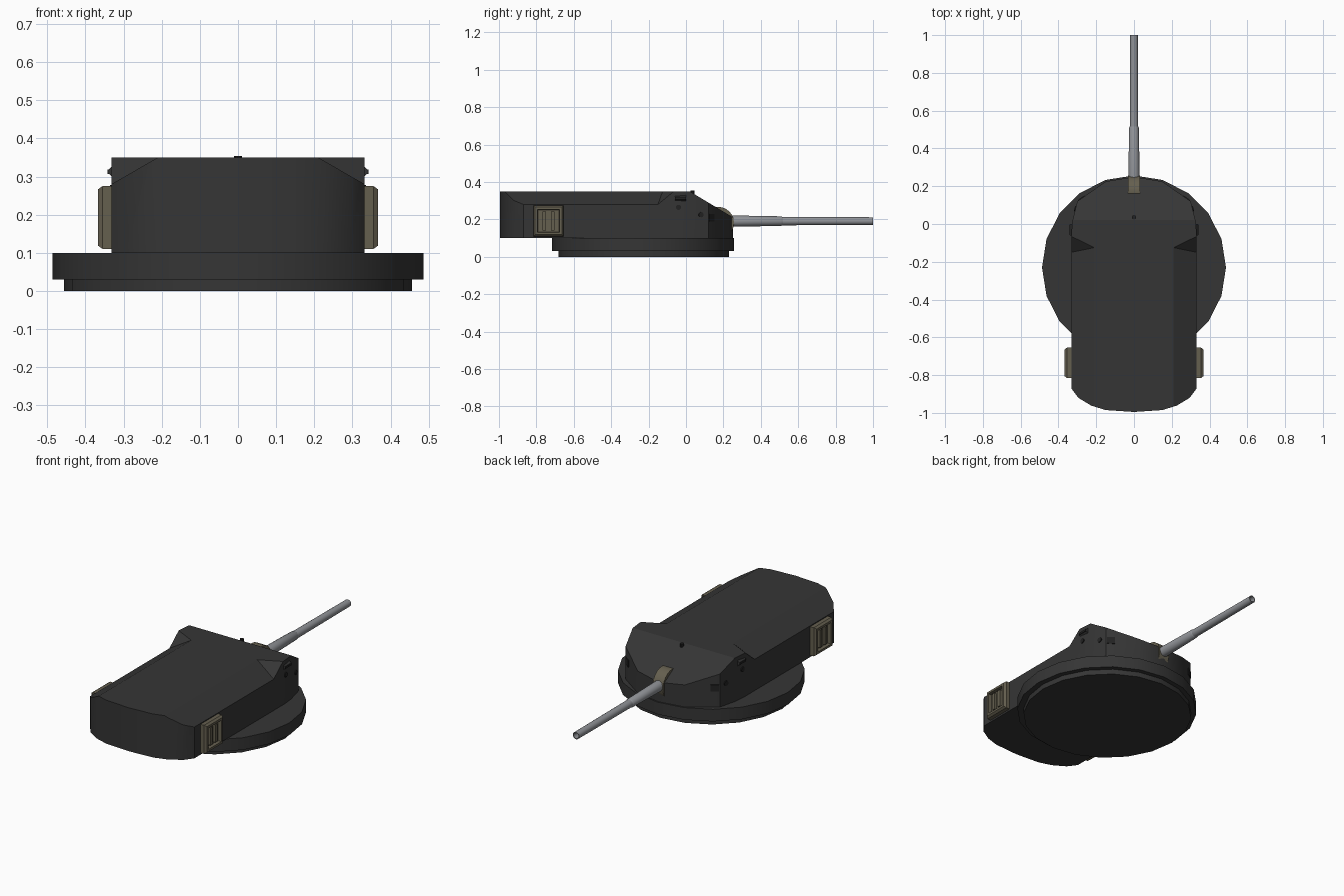
import bpy, bmesh, math
from mathutils import Vector

cube = bpy.data.objects.get("Cube")
if cube:
    bpy.data.objects.remove(cube, do_unlink=True)


def material(name, rgb):
    m = bpy.data.materials.new(name)
    m.use_nodes = True
    m.diffuse_color = (*rgb, 1)
    bsdf = m.node_tree.nodes["Principled BSDF"]
    bsdf.inputs["Base Color"].default_value = (*rgb, 1)
    bsdf.inputs["Roughness"].default_value = 0.8
    return m


ARMOUR = material("dark armour grey", (0.036, 0.036, 0.036))
TAN = material("dull tan", (0.13, 0.115, 0.078))
STEEL = material("barrel steel", (0.28, 0.29, 0.31))
BLACK = material("fitting black", (0.016, 0.016, 0.016))


def finish(name, bm, mat):
    bmesh.ops.recalc_face_normals(bm, faces=bm.faces)
    mesh = bpy.data.meshes.new(name)
    bm.to_mesh(mesh)
    bm.free()
    mesh.materials.append(mat)
    obj = bpy.data.objects.new(name, mesh)
    bpy.context.collection.objects.link(obj)
    bpy.ops.object.select_all(action='DESELECT')
    obj.select_set(True)
    bpy.context.view_layer.objects.active = obj
    bpy.ops.object.shade_smooth_by_angle(angle=math.radians(30))
    return obj


def hull(name, points, mat):
    bm = bmesh.new()
    for p in points:
        bm.verts.new(p)
    bmesh.ops.convex_hull(bm, input=bm.verts)
    return finish(name, bm, mat)


def box(name, lo, hi, mat):
    return hull(name, [(x, y, z) for x in (lo[0], hi[0])
                       for y in (lo[1], hi[1]) for z in (lo[2], hi[2])], mat)


def cylinder(name, centre, axis, radius, length, sides, mat):
    bm = bmesh.new()
    bmesh.ops.create_cone(bm, cap_ends=True, segments=sides, radius1=radius,
                          radius2=radius, depth=length)
    rot = Vector((0, 0, 1)).rotation_difference(Vector(axis)).to_matrix()
    bmesh.ops.rotate(bm, matrix=rot, verts=bm.verts)
    bmesh.ops.translate(bm, vec=centre, verts=bm.verts)
    return finish(name, bm, mat)


# Round base in two steps
cylinder("base_lower_ring", (0, -0.225, 0.02), (0, 0, 1), 0.456, 0.04, 20, ARMOUR)
cylinder("base_upper_ring", (0, -0.23, 0.065), (0, 0, 1), 0.487, 0.07, 20, ARMOUR)

# Turret house: plan outline raised to the roof, front sliced by a sloping plane
half = [(0.15, -0.985), (0.225, -0.962), (0.295, -0.92), (0.332, -0.87),
        (0.332, -0.05), (0.325, 0.02), (0.30, 0.12), (0.15, 0.225)]
plan = [(0, -0.995)] + half + [(0, 0.25)] + [(-x, y) for x, y in reversed(half)]
bm = bmesh.new()
floor = bm.faces.new([bm.verts.new((x, y, 0.1)) for x, y in plan])
walls = bmesh.ops.extrude_face_region(bm, geom=[floor])["geom"]
bmesh.ops.translate(bm, vec=(0, 0, 0.25),
                    verts=[v for v in walls if isinstance(v, bmesh.types.BMVert)])
cut = bmesh.ops.bisect_plane(bm, geom=bm.verts[:] + bm.edges[:] + bm.faces[:],
                             plane_co=(0, 0.02, 0.35), plane_no=(0, 0.6, 1),
                             clear_outer=True)["geom_cut"]
bmesh.ops.contextual_create(bm, geom=[e for e in cut if isinstance(e, bmesh.types.BMEdge)])
house = finish("turret_house", bm, ARMOUR)

# Chamfer both roof edges behind the raised front corners
for side in (-1, 1):
    pts = []
    for x, z in ((0.1983, 0.3567), (0.369, 0.2588), (0.369, 0.3567)):
        end = -0.125 + 0.49 * (x - 0.21) + 1.21 * (z - 0.35)
        pts += [(side * x, -1.2, z), (side * x, end, z)]
    wedge = hull("roof_chamfer_cutter", pts, ARMOUR)
    wedge.hide_render = True
    mod = house.modifiers.new("roof_chamfer", 'BOOLEAN')
    mod.operation, mod.solver, mod.object = 'DIFFERENCE', 'EXACT', wedge
    bpy.context.view_layer.objects.active = house
    bpy.ops.object.modifier_apply(modifier=mod.name)
    bpy.data.objects.remove(wedge, do_unlink=True)

# Side fittings, mirrored
for side, label in ((1, "left"), (-1, "right")):
    # Framed box with a recessed grille
    bm = bmesh.new()
    bmesh.ops.create_cube(bm, size=1)
    bmesh.ops.scale(bm, vec=(0.035, 0.16, 0.165), verts=bm.verts)
    bmesh.ops.translate(bm, vec=(side * 0.3375, -0.735, 0.1925), verts=bm.verts)
    face = max(bm.faces, key=lambda f: f.normal.x * side)
    for inset, depth in ((0.012, 0.012), (0.018, 0), (0.003, -0.02)):
        bmesh.ops.inset_individual(bm, faces=[face], thickness=inset, depth=depth)
    finish(label + "_side_box", bm, TAN)
    for y in (-0.757, -0.713):
        box(label + "_grille_bar", (side * 0.345, y - 0.009, 0.142),
            (side * 0.361, y + 0.009, 0.243), TAN)

    # Sighting hood on the raised corner
    hull(label + "_sight_hood",
         [(side * x, y, z) for y in (-0.06, 0.0)
          for x, z in ((0.315, 0.34), (0.34, 0.318), (0.34, 0.308), (0.315, 0.288))],
         ARMOUR)
    box(label + "_sight_slit", (side * 0.33, -0.058, 0.307),
        (side * 0.342, -0.002, 0.319), BLACK)

    # Round ports and a small plate on the angled front
    cylinder(label + "_upper_port", (side * 0.328, -0.04, 0.265), (side, 0, 0),
             0.014, 0.016, 10, BLACK)
    cylinder(label + "_lower_port", (side * 0.309, 0.08, 0.225), (side, 0.25, 0),
             0.014, 0.012, 10, BLACK)
    hull(label + "_front_plate",
         [(side * (x + d * 0.57), y + d * 0.82, z) for d in (-0.004, 0.004)
          for x, y in ((0.295, 0.1235), (0.26, 0.148)) for z in (0.19, 0.23)], BLACK)

# Roof stud
cylinder("roof_stud", (0, 0.035, 0.343), (0, 0, 1), 0.011, 0.022, 10, BLACK)

# Rounded gun shield
cylinder("gun_shield", (0, 0.172, 0.182), (1, 0, 0), 0.085, 0.066, 24, TAN)

# Stepped, tapering barrel with an open muzzle, spun about its axis
profile = [(0, 0.2), (0.03, 0.2), (0.03, 0.26), (0.0255, 0.51), (0.0225, 0.515),
           (0.0205, 1.0), (0.016, 1.0), (0.016, 0.94), (0, 0.94)]
bm = bmesh.new()
verts = [bm.verts.new((r, y, 0.191)) for r, y in profile]
edges = [bm.edges.new(pair) for pair in zip(verts, verts[1:])]
bmesh.ops.spin(bm, geom=verts + edges, cent=(0, 0, 0.191), axis=(0, 1, 0),
               angle=math.tau, steps=16)
bmesh.ops.remove_doubles(bm, verts=bm.verts, dist=0.0005)
finish("gun_barrel", bm, STEEL)
